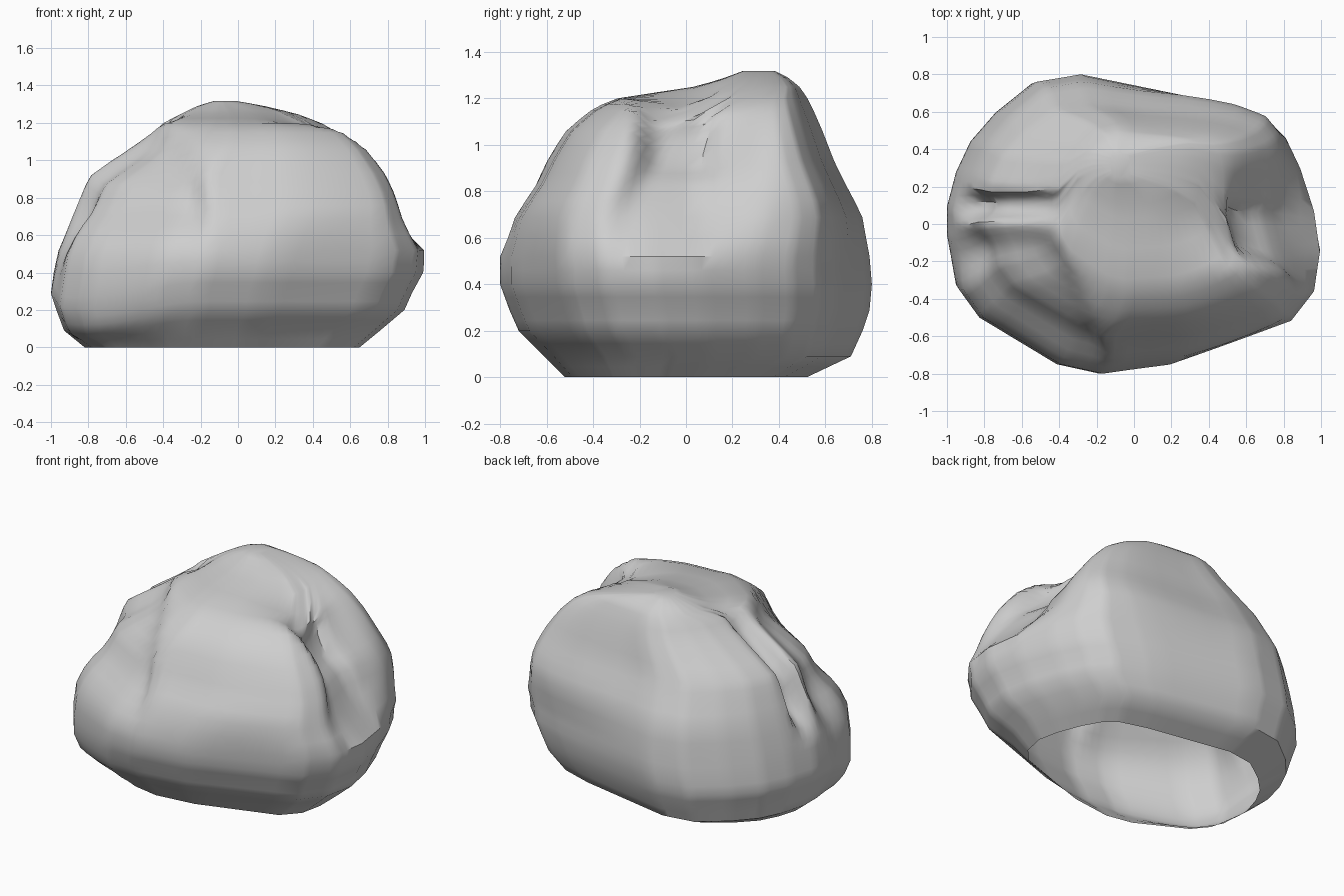
import bpy
import bmesh
import math

cube = bpy.data.objects.get("Cube")
if cube:
    bpy.data.objects.remove(cube, do_unlink=True)

# Widest outline of the boulder seen from above, counterclockwise
PLAN = [(-1, -.08), (-.95, -.35), (-.84, -.5), (-.42, -.75), (-.19, -.8),
        (.16, -.75), (.83, -.51), (.96, -.35), (1, -.14), (.96, .07),
        (.88, .3), (.8, .46), (.69, .57), (.45, .65), (-.29, .8),
        (-.53, .76), (-.73, .6), (-.87, .44), (-.95, .27), (-1, .08)]

# Extents at each height: z, x min, x max, y min, y max
EXTENTS = [(0, -.82, .65, -.52, .52), (.09, -.93, .76, -.61, .71),
           (.2, -.97, .89, -.72, .76), (.29, -1, .93, -.76, .79),
           (.4, -.985, .99, -.8, .8), (.52, -.96, 1, -.8, .79),
           (.69, -.905, .9, -.75, .765), (.83, -.845, .85, -.65, .69),
           (.93, -.8, .8, -.6, .64), (1.06, -.6, .7, -.52, .59),
           (1.15, -.47, .6, -.41, .55), (1.2, -.41, .51, -.31, .525),
           (1.25, -.3, .35, .04, .49), (1.29, -.22, .16, .17, .44),
           (1.32, -.12, -.03, .25, .38)]


def lerp(a, b, t):
    return a + (b - a) * t


def clamp(v):
    return max(0, min(1, v))


def ramp(a, b, v):
    """Smooth step from 0 at a to 1 at b."""
    t = clamp((v - a) / (b - a))
    return t * t * (3 - 2 * t)


def power(v, k):
    return math.copysign(abs(v) ** k, v)


def carve(x, y, z):
    """Press the notch, the crack and the dents into the plain boulder."""
    # low skirt on the front of the -x end
    z -= (.08 * ramp(.2, .8, -x) * ramp(0, .4, -y)
          * ramp(0, .2, z) * (1 - ramp(.3, .7, z)))
    # notch on the +x end: deepens towards the back lobe, wider at its foot
    edge = lerp(-.34, -.18, ramp(.52, 1.05, z))
    w = max(1 - ramp(.09, .16, y), .6 * (1 - ramp(.12, .44, y)))
    w *= ramp(edge - .06, edge + .06, y) * ramp(.5, .58, z)
    limit = lerp(.96, .56, clamp((z - .53) / .6))
    limit -= .09 * clamp((y + .2) / .33) * ramp(.52, .75, z)
    if x > limit:
        x = lerp(x, limit, w)
    z -= .1 * w * ramp(.05, .55, x) * ramp(.8, 1.05, z)
    # crack running down the -x end
    w = ramp(0, .08, y) * (1 - ramp(.13, .18, y))
    w *= ramp(.5, .8, z) * (1 - ramp(-.55, -.2, x))
    x += .08 * w * (1 - ramp(.85, 1.1, z))
    z -= .1 * w
    # dent beside the crack
    d = math.exp(-((x + .9) / .15) ** 2 - ((y + .15) / .1) ** 2 - ((z - .65) / .2) ** 2)
    x += .06 * d
    # sunken shoulder in front, left of a diagonal step
    side = -(x + .32) * .92 - (y + .38) * .4
    d = ramp(-.06, .08, side) * (1 - ramp(.35, .8, side))
    d *= ramp(.5, .8, z) * (1 - ramp(-.2, .05, y))
    return x + .045 * d, y + .04 * d, z - .06 * d


# Evenly split outline, scaled to -1..1 on both axes
outline = []
for i, a in enumerate(PLAN):
    b = PLAN[(i + 1) % len(PLAN)]
    outline += [(lerp(a[0], b[0], s / 5), lerp(a[1], b[1], s / 5) / .8) for s in range(5)]

# Stack the rings, with an extra one between each pair of heights
levels = []
for a, b in zip(EXTENTS, EXTENTS[1:]):
    levels += [a, tuple(lerp(p, q, .5) for p, q in zip(a, b))]
levels.append(EXTENTS[-1])

bm = bmesh.new()
rings = []
for z, x0, x1, y0, y1 in levels:
    box = ramp(.45, .8, z)
    ring = []
    for u, v in outline:
        # the upper +x end is squarer than the -x end
        v = power(v, 1 - .22 * box * ramp(-.6, .3, u))
        if u > 0:
            u = power(u, 1 - .45 * box)
        ring.append(bm.verts.new(carve(lerp(x0, x1, (u + 1) / 2),
                                       lerp(y0, y1, (v + 1) / 2), z)))
    rings.append(ring)

# Skin the sides and close the top; the underside stays open
n = len(outline)
for low, high in zip(rings, rings[1:]):
    for i in range(n):
        j = (i + 1) % n
        bm.faces.new((low[i], low[j], high[j], high[i]))
bm.faces.new(rings[-1])
upper = [v for ring in rings[11:] for v in ring]
bmesh.ops.smooth_vert(bm, verts=upper, factor=.4, use_axis_x=True,
                      use_axis_y=True, use_axis_z=True)

mesh = bpy.data.meshes.new("boulder")
bm.to_mesh(mesh)
bm.free()
boulder = bpy.data.objects.new("boulder", mesh)
bpy.context.collection.objects.link(boulder)

# Stone colour
stone = bpy.data.materials.new("light grey stone")
stone.use_nodes = True
colour = (.62, .62, .62, 1)
stone.diffuse_color = colour
stone.node_tree.nodes["Principled BSDF"].inputs["Base Color"].default_value = colour
mesh.materials.append(stone)

bpy.ops.object.select_all(action="DESELECT")
boulder.select_set(True)
bpy.context.view_layer.objects.active = boulder
bpy.ops.object.shade_smooth_by_angle(angle=math.radians(40))
